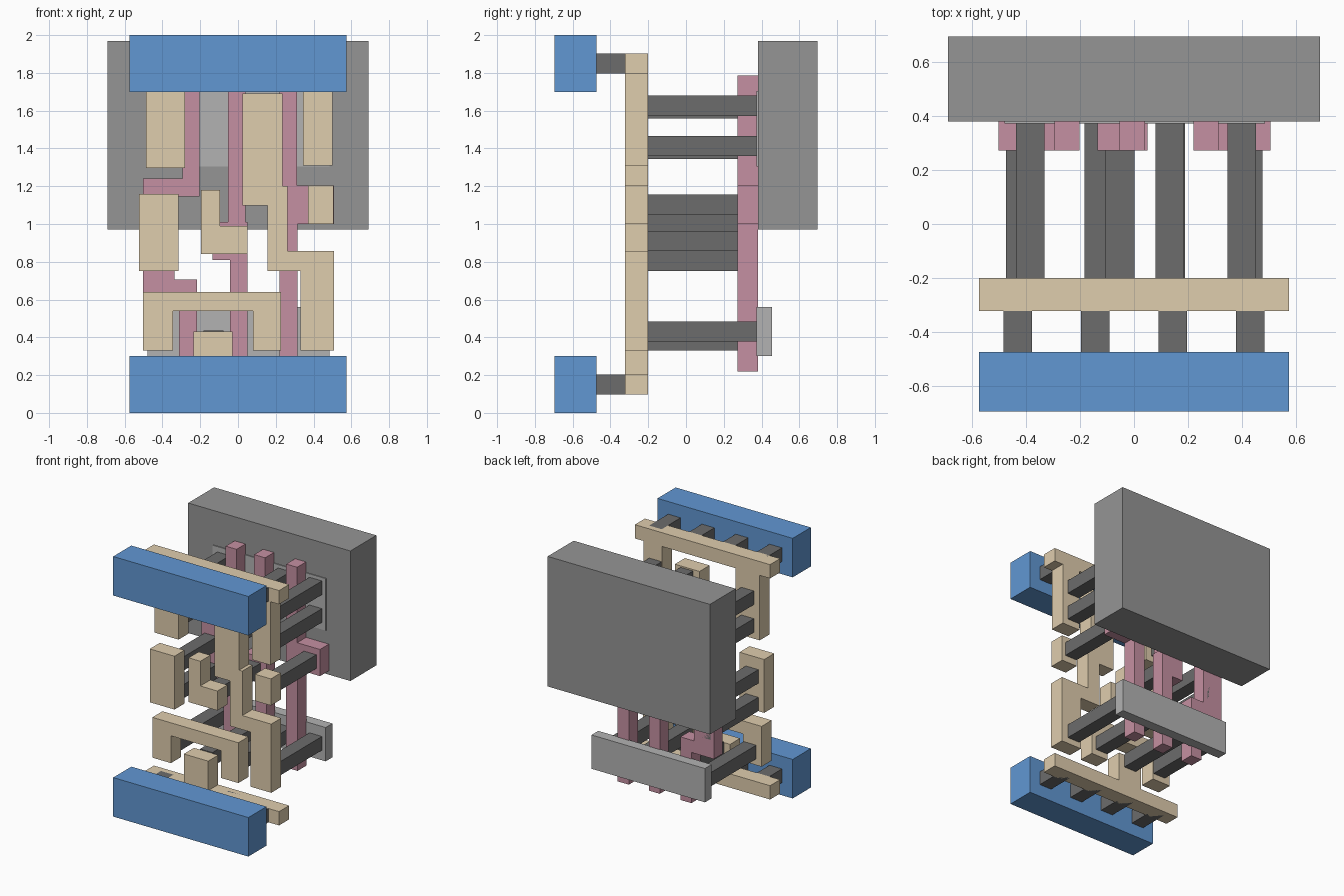
import bpy, bmesh


def material(name, rgb):
    m = bpy.data.materials.new(name)
    m.diffuse_color = (*rgb, 1)
    return m


BLUE = material("blue", (0.12, 0.31, 0.65))
TAN = material("tan", (0.74, 0.61, 0.42))
PINK = material("pink", (0.56, 0.28, 0.36))
LIGHT = material("light_grey", (0.45, 0.45, 0.45))
MID = material("mid_grey", (0.30, 0.30, 0.30))
DARK = material("dark_grey", (0.15, 0.15, 0.15))


def plate(name, outline, y0, y1, mat):
    """Extrude an (x, z) outline from y0 to y1."""
    bm = bmesh.new()
    face = bm.faces.new([bm.verts.new((x, y0, z)) for x, z in outline])
    ext = bmesh.ops.extrude_face_region(bm, geom=[face])
    verts = [g for g in ext["geom"] if isinstance(g, bmesh.types.BMVert)]
    bmesh.ops.translate(bm, verts=verts, vec=(0, y1 - y0, 0))
    bmesh.ops.recalc_face_normals(bm, faces=bm.faces)
    me = bpy.data.meshes.new(name)
    bm.to_mesh(me)
    bm.free()
    me.materials.append(mat)
    ob = bpy.data.objects.new(name, me)
    bpy.context.collection.objects.link(ob)


def rect(x0, x1, z0, z1):
    return [(x0, z0), (x1, z0), (x1, z1), (x0, z1)]


# Well block and the two diffusion slabs
plate("well_block", rect(-0.69, 0.69, 0.97, 1.97), 0.38, 0.695, MID)
plate("upper_diffusion", rect(-0.48, 0.485, 1.305, 1.705), 0.373, 0.455, LIGHT)
plate("lower_diffusion", rect(-0.48, 0.485, 0.30, 0.56), 0.373, 0.455, LIGHT)

# Gate strips
gates = {
    "left_gate": [(-.295, 1.785), (-.203, 1.785), (-.203, 1.145), (-.335, 1.145),
                  (-.335, .705), (-.218, .705), (-.218, .22), (-.312, .22),
                  (-.312, .61), (-.503, .61), (-.503, 1.24), (-.295, 1.24)],
    "middle_gate": [(-.053, 1.785), (.04, 1.785), (.04, 1.01), (.05, 1.01),
                    (.05, .22), (-.043, .22), (-.043, .81), (-.135, .81),
                    (-.135, 1.01), (-.053, 1.01)],
    "right_gate": [(.22, 1.785), (.313, 1.785), (.313, 1.205), (.507, 1.205),
                   (.507, 1.0), (.316, 1.0), (.316, .22), (.22, .22)],
}
for name, outline in gates.items():
    plate(name, outline, 0.272, 0.38, PINK)

# Local wiring
wires = {
    "upper_rail": [(-.575, 1.903), (.575, 1.903), (.575, 1.797), (.50, 1.797),
                   (.50, 1.31), (.345, 1.31), (.345, 1.797), (-.28, 1.797),
                   (-.28, 1.297), (-.487, 1.297), (-.487, 1.797), (-.575, 1.797)],
    "lower_rail": [(-.575, .097), (.575, .097), (.575, .203), (-.028, .203),
                   (-.028, .43), (-.235, .43), (-.235, .203), (-.575, .203)],
    "left_input": rect(-.525, -.315, .75, 1.16),
    "middle_input": [(-.195, 1.18), (-.095, 1.18), (-.095, .99), (.05, .99),
                     (.05, .84), (-.195, .84)],
    "right_input": rect(.37, .505, 1.0, 1.205),
    "output_wire": [(.025, 1.69), (.235, 1.69), (.235, 1.2), (.262, 1.2),
                    (.262, .858), (.508, .858), (.508, .33), (.33, .33),
                    (.33, .75), (.157, .75), (.157, 1.097), (.025, 1.097)],
    "bridge_wire": [(-.503, .33), (-.345, .33), (-.345, .54), (.08, .54),
                    (.08, .33), (.228, .33), (.228, .64), (-.503, .64)],
}
for name, outline in wires.items():
    plate(name, outline, -0.322, -0.2, TAN)

# Contact posts between wiring and gates or diffusion (lower-left corners)
S = 0.106
contacts = [(-.437, 1.345), (-.437, 1.558), (.08, 1.36), (.08, 1.573),
            (.347, 1.36), (.347, 1.573),
            (-.475, .75), (-.475, .963), (-.105, .858), (.37, 1.05),
            (-.457, .377), (-.183, .33), (.083, .377), (.347, .377)]
for i, (x, z) in enumerate(contacts):
    plate(f"contact_post_{i}", rect(x, x + S, z, z + S), -0.2, 0.38, DARK)

# Power bars and the short posts behind them
for side, z in (("lower", 0.0), ("upper", 1.7)):
    plate(f"{side}_power_bar", rect(-.575, .575, z, z + 0.3), -0.695, -0.475, BLUE)
    for i in range(4):
        x = -0.431 + 0.2875 * i
        plate(f"{side}_short_post_{i}",
              rect(x - S / 2, x + S / 2, z + .15 - S / 2, z + .15 + S / 2),
              -0.475, -0.245, DARK)
